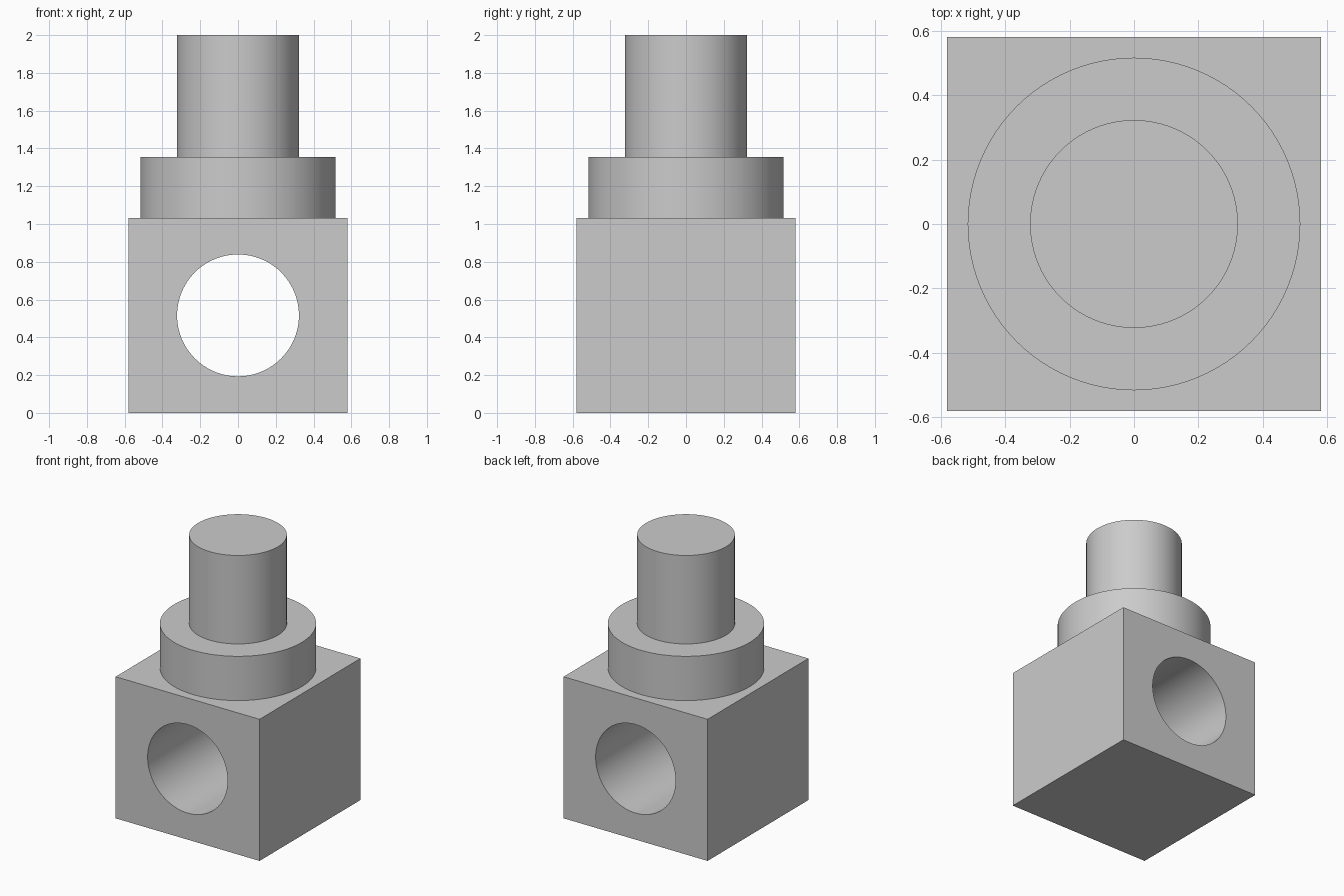
import bpy
import math

if "Cube" in bpy.data.objects:
    bpy.data.objects.remove(bpy.data.objects["Cube"])

U = 2 / 62            # drawing unit: the model is 62 units tall
SIDES = 96


def cylinder(name, radius, z0, z1):
    bpy.ops.mesh.primitive_cylinder_add(
        vertices=SIDES, radius=radius * U, depth=(z1 - z0) * U,
        location=(0, 0, (z0 + z1) / 2 * U))
    obj = bpy.context.object
    obj.name = name
    bpy.ops.object.shade_smooth_by_angle(angle=math.radians(30))
    return obj


# Block: 36 x 36 x 32
bpy.ops.mesh.primitive_cube_add(size=1, location=(0, 0, 16 * U))
block = bpy.context.object
block.name = "block"
block.scale = (36 * U, 36 * U, 32 * U)
bpy.ops.object.transform_apply(location=False, rotation=False, scale=True)

# Cross bore running front to back through the block
bore = cylinder("bore_cutter", 10, -14, 46)
bore.rotation_euler.x = math.pi / 2
bore.hide_render = True

cut = block.modifiers.new("bore", 'BOOLEAN')
cut.operation = 'DIFFERENCE'
cut.solver = 'EXACT'
cut.object = bore
bpy.ops.object.select_all(action='DESELECT')
block.select_set(True)
bpy.context.view_layer.objects.active = block
bpy.ops.object.modifier_apply(modifier=cut.name)
bpy.data.objects.remove(bore)
bpy.ops.object.shade_smooth_by_angle(angle=math.radians(30))

# Collar and shaft stacked on the block
cylinder("collar", 16, 32, 42)
cylinder("shaft", 10, 42, 62)
